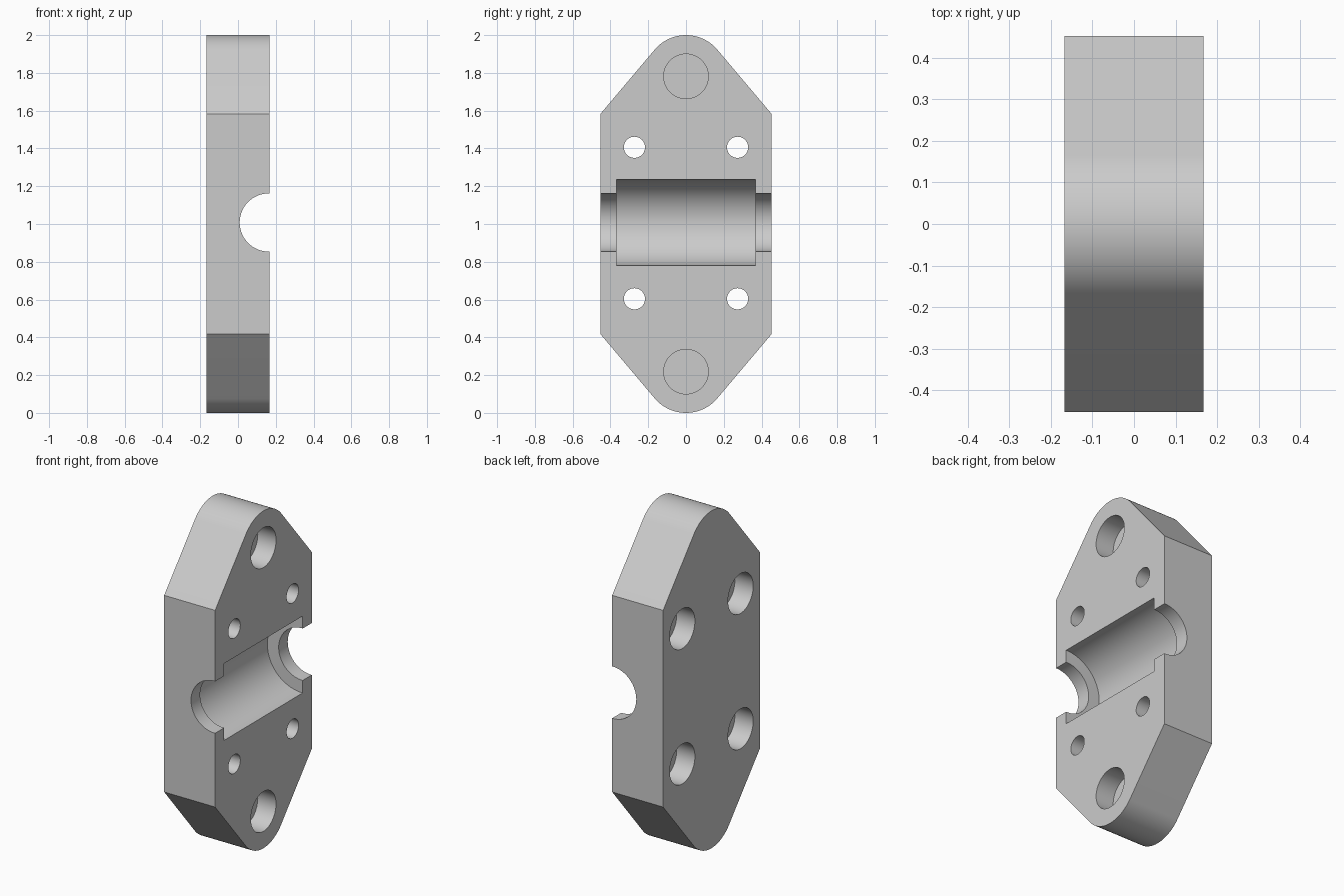
import bpy
import bmesh
import math
from mathutils import Vector

cube = bpy.data.objects.get("Cube")
if cube:
    bpy.data.objects.remove(cube, do_unlink=True)

HALF_X, HALF_Y = 0.167, 0.453
MID_Z = 1.0
TIP_R, TIP_Z = 0.217, 0.783      # rounded tip, height from the middle
SHOULDER_Z = 0.583               # where the sides start to taper

steel = bpy.data.materials.new("light grey")
steel.use_nodes = True
GREY = (0.6, 0.6, 0.6, 1)
steel.diffuse_color = GREY
steel.node_tree.nodes["Principled BSDF"].inputs["Base Color"].default_value = GREY


def plate():
    """Tapered plate with rounded ends, extruded along x."""
    dy, dz = HALF_Y, SHOULDER_Z - TIP_Z
    tangent = math.atan2(dz, dy) + math.acos(TIP_R / math.hypot(dy, dz))
    steps = 32
    upper = [(HALF_Y, SHOULDER_Z)]
    for i in range(steps + 1):
        a = tangent + (math.pi - 2 * tangent) * i / steps
        upper.append((TIP_R * math.cos(a), TIP_Z + TIP_R * math.sin(a)))
    upper.append((-HALF_Y, SHOULDER_Z))
    outline = upper + [(-y, -z) for y, z in upper]

    bm = bmesh.new()
    face = bm.faces.new([bm.verts.new((-HALF_X, y, MID_Z + z)) for y, z in outline])
    ext = bmesh.ops.extrude_face_region(bm, geom=[face])
    top = [v for v in ext["geom"] if isinstance(v, bmesh.types.BMVert)]
    bmesh.ops.translate(bm, verts=top, vec=(2 * HALF_X, 0, 0))
    bmesh.ops.recalc_face_normals(bm, faces=bm.faces)
    mesh = bpy.data.meshes.new("clamp_plate")
    bm.to_mesh(mesh)
    bm.free()
    obj = bpy.data.objects.new("clamp_plate", mesh)
    bpy.context.collection.objects.link(obj)
    mesh.materials.append(steel)
    return obj


def drill(body, radius, start, end, sides=48):
    """Cut a cylinder running from start to end out of the body."""
    start, end = Vector(start), Vector(end)
    axis = end - start
    bpy.ops.mesh.primitive_cylinder_add(
        vertices=sides, radius=radius, depth=axis.length,
        location=(start + end) / 2,
        rotation=axis.to_track_quat("Z", "Y").to_euler())
    cutter = bpy.context.object
    cutter.name = "drill_cutter"
    cutter.hide_render = True
    cutter.data.materials.append(steel)
    mod = body.modifiers.new("cut", "BOOLEAN")
    mod.operation = "DIFFERENCE"
    mod.solver = "EXACT"
    mod.object = cutter
    bpy.context.view_layer.objects.active = body
    bpy.ops.object.modifier_apply(modifier=mod.name)
    bpy.data.objects.remove(cutter, do_unlink=True)


body = plate()

# Half-round shaft channel with a wider bearing seat in the middle
CHANNEL_X, CHANNEL_Z = 0.163, 1.008
drill(body, 0.154, (CHANNEL_X, -0.6, CHANNEL_Z), (CHANNEL_X, 0.6, CHANNEL_Z), 96)
drill(body, 0.228, (CHANNEL_X, -0.368, CHANNEL_Z), (CHANNEL_X, 0.368, CHANNEL_Z), 96)

for up in (-1, 1):
    # Blind pocket near each tip
    z = MID_Z + up * 0.782
    drill(body, 0.118, (HALF_X - 0.12, 0, z), (HALF_X + 0.1, 0, z))
    # Bolt holes, counterbored from the rear face
    for side in (-1, 1):
        y, z = side * 0.273, 1.005 + up * 0.401
        drill(body, 0.056, (-0.4, y, z), (0.4, y, z))
        drill(body, 0.118, (-HALF_X - 0.1, y, z), (-HALF_X + 0.12, y, z))

bpy.ops.object.select_all(action="DESELECT")
body.select_set(True)
bpy.context.view_layer.objects.active = body
bpy.ops.object.shade_smooth_by_angle(angle=math.radians(25))
